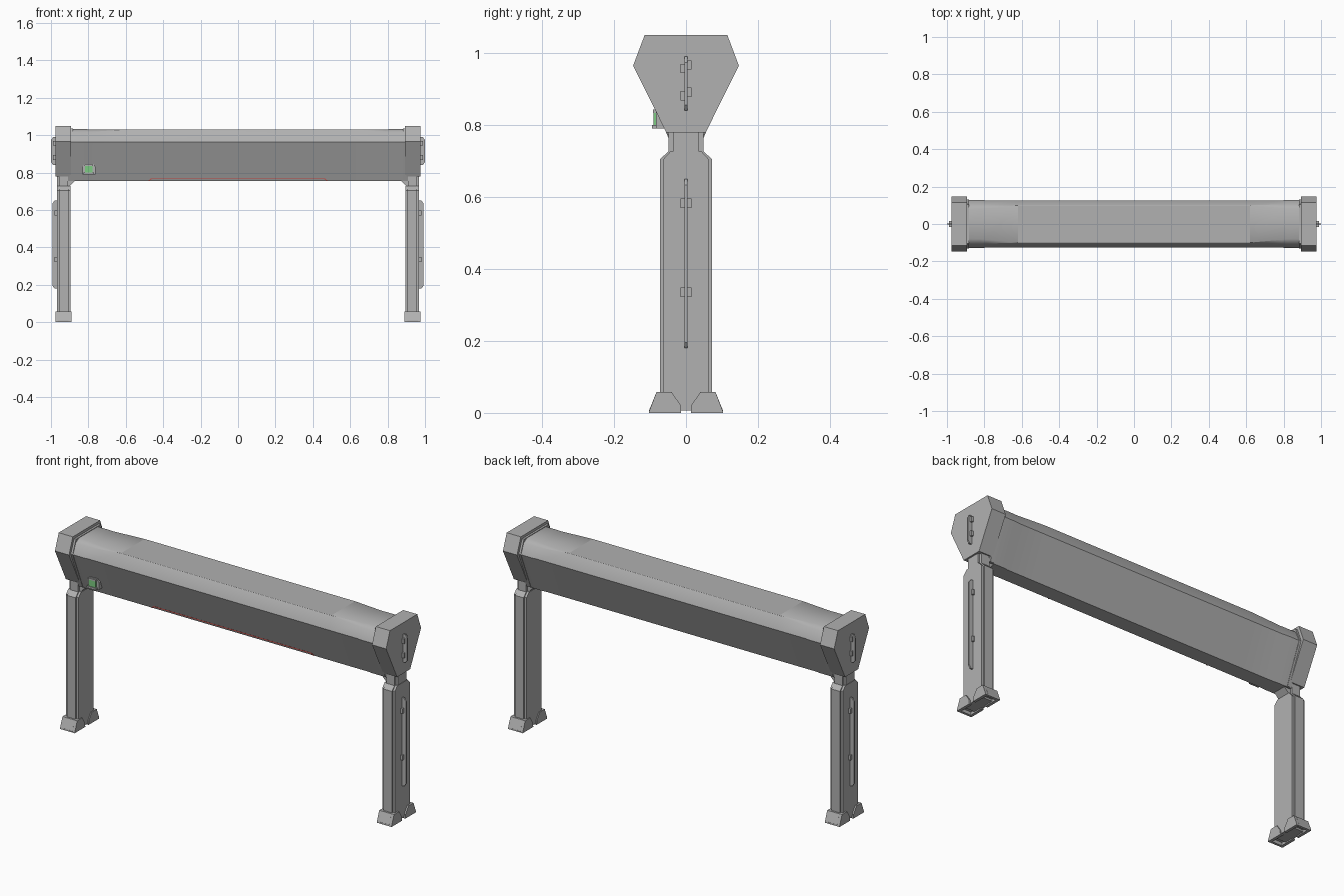
import bpy, bmesh, math

if "Cube" in bpy.data.objects:
    bpy.data.objects.remove(bpy.data.objects["Cube"])

GREY = (0.44, 0.44, 0.44, 1)
RED = (0.55, 0.06, 0.05, 1)
GREEN = (0.2, 0.6, 0.22, 1)
mats = {}


def material(color):
    if color not in mats:
        mats[color] = bpy.data.materials.new("paint_%d" % len(mats))
        mats[color].diffuse_color = color
    return mats[color]


def loft(name, rings, color=GREY):
    """Skin matching closed rings of 3D points and cap both ends."""
    bm = bmesh.new()
    vs = [[bm.verts.new(p) for p in r] for r in rings]
    n = len(rings[0])
    for a, b in zip(vs, vs[1:]):
        for i in range(n):
            bm.faces.new((a[i], a[(i + 1) % n], b[(i + 1) % n], b[i]))
    bm.faces.new(vs[0])
    bm.faces.new(vs[-1])
    bmesh.ops.recalc_face_normals(bm, faces=bm.faces[:])
    me = bpy.data.meshes.new(name)
    bm.to_mesh(me)
    bm.free()
    ob = bpy.data.objects.new(name, me)
    bpy.context.collection.objects.link(ob)
    me.materials.append(material(color))
    return ob


def prism(name, pts, axis, a, b, s=1, color=GREY):
    """Extrude a 2D profile along an axis; s = -1 mirrors it in x."""
    def place(p, t):
        x, y, z = {'x': (t, p[0], p[1]), 'y': (p[0], t, p[1]), 'z': (p[0], p[1], t)}[axis]
        return (x * s, y, z)
    return loft(name, [[place(p, t) for p in pts] for t in (a, b)], color)


def box(name, x, y, z, s=1, color=GREY):
    return prism(name, [(x[0], y[0]), (x[1], y[0]), (x[1], y[1]), (x[0], y[1])],
                 'z', z[0], z[1], s, color)


def sym(half):
    """Mirror a right-hand (y, z) profile, listed top to bottom."""
    return half + [(-y, z) for y, z in reversed(half)]


# Main beam: six-sided housing whose top edges soften towards the ends
def beam_ring(x, c, g=0.0):
    half = [(0.1 - c, 1.03 + g), (0.1 + 0.3 * c, 1.03 + g - 0.8 * c),
            (0.126 + g, 0.963), (0.04 + g, 0.755)]
    return [(x, y, z) for y, z in sym(half)]


beam = loft("beam", [beam_ring(x, c, g) for x, c, g in (
    (-0.91, 0.02, 0.003), (-0.82, 0.02, 0.003), (-0.79, 0.016, 0), (-0.62, 0.001, 0),
    (0.62, 0.001, 0), (0.79, 0.016, 0), (0.82, 0.02, 0.003), (0.91, 0.02, 0.003))])
bpy.context.view_layer.objects.active = beam
beam.select_set(True)
bpy.ops.object.shade_smooth_by_angle(angle=math.radians(40))
# Keep the long top edges crisp along the middle
for e in beam.data.edges:
    pts = [beam.data.vertices[i].co for i in e.vertices]
    if all(abs(p.x) < 0.63 and p.z > 1.0 for p in pts):
        e.use_edge_sharp = True

# Thin red light line low on the front of the beam
prism("red_light_strip", [(-0.48, 0.757), (-0.465, 0.769), (0.465, 0.769), (0.48, 0.757),
                          (0.474, 0.757), (0.461, 0.765), (-0.461, 0.765), (-0.474, 0.757)],
      'y', -0.0465, -0.038, 1, RED)

# Status lamp: grey housing with lips above and below a green lens
prism("lamp_housing", [(-0.832, 0.79), (-0.762, 0.79), (-0.762, 0.83), (-0.772, 0.845),
                       (-0.822, 0.845), (-0.832, 0.83)], 'y', -0.083, -0.05)
box("lamp_lens", (-0.817, -0.777), (-0.09, -0.06), (0.8, 0.834), 1, GREEN)
box("lamp_lower_lip", (-0.825, -0.769), (-0.095, -0.06), (0.79, 0.8))
box("lamp_upper_lip", (-0.82, -0.774), (-0.092, -0.06), (0.834, 0.843))

cap_profile = sym([(0.115, 1.05), (0.147, 0.965), (0.055, 0.78)])

for s, side in ((1, "right"), (-1, "left")):
    def nm(part):
        return side + "_" + part

    # End cap with a thin collar against the beam
    prism(nm("end_cap"), cap_profile, 'x', 0.893, 0.976, s)
    prism(nm("cap_collar"), sym([(0.104, 1.036), (0.132, 0.964), (0.046, 0.757)]),
          'x', 0.882, 0.9, s)

    # Leg: column narrowing at the shoulders, with a raised strip front and back
    for part, x0, x1, w, z0 in (("leg", 0.895, 0.969, 0.063, 0.006),
                                ("leg_strip", 0.907, 0.957, 0.072, 0.03)):
        loft(nm(part), [[(x * s, y * w * k, z) for x, y in
                         ((x0, -1), (x1, -1), (x1, 1), (x0, 1))]
                        for k, z in ((1, z0), (1, 0.705), (0.68, 0.727))])
    box(nm("leg_neck"), (0.897, 0.967), (-0.036, 0.036), (0.72, 0.79), s)
    box(nm("neck_clip"), (0.908, 0.956), (-0.049, 0.049), (0.725, 0.79), s)
    prism(nm("neck_gusset"), [(0.87, 0.757), (0.9, 0.757), (0.9, 0.727)],
          'y', -0.036, 0.036, s)

    # Front and back feet: shouldered shells, hollow underneath
    for t, end in ((1, "back"), (-1, "front")):
        for part, x0, x1, low in (("foot_inner_wall", 0.89, 0.905, 0),
                                  ("foot_core", 0.905, 0.962, 0.015),
                                  ("foot_outer_wall", 0.962, 0.977, 0)):
            pts = [(0.103, low), (0.102, low + 0.006), (0.082, 0.058), (0.04, 0.058),
                   (0.016, 0.023), (0.014, low)]
            if low:
                pts[0:2] = [(0.098, low), (0.098, low + 0.001)]
            prism(nm(end + "_" + part), [(y * t, z) for y, z in pts], 'x', x0, x1, s)
        box(nm(end + "_foot_toe"), (0.905, 0.962), sorted((0.09 * t, 0.103 * t)),
            (0, 0.008), s)
        prism(nm(end + "_foot_toe_slope"),
              [(0.103 * t, 0.006), (0.082 * t, 0.058), (0.078 * t, 0.05), (0.09 * t, 0.006)],
              'x', 0.905, 0.962, s)

    # Thin fins on the outer faces of the leg and cap
    for part, x0, x1, z0, z1 in (("leg_fin", 0.96, 0.993, 0.18, 0.65),
                                 ("cap_fin", 0.97, 1.0, 0.84, 0.99)):
        prism(nm(part), [(x0, z0), (x1 - 0.012, z0), (x1, z0 + 0.016),
                         (x1, z1 - 0.016), (x1 - 0.012, z1), (x0, z1)],
              'y', -0.004, 0.004, s)

    # Clips gripping the fins
    for part, x0, x1, shift, heights in (("leg_fin_clip", 0.96, 0.98, 0, (0.335, 0.583)),
                                         ("cap_fin_clip", 0.97, 0.988, 0.005, (0.886, 0.962))):
        for z in heights:
            for t in (1, -1):
                c = z + shift * t
                box(nm(part), (x0, x1), sorted((0.004 * t, 0.015 * t)),
                    (c - 0.013, c + 0.013), s)

for m in bpy.data.materials:
    if m.users and not m.is_grease_pencil:
        m.use_nodes = True
        m.node_tree.nodes["Principled BSDF"].inputs["Base Color"].default_value = m.diffuse_color
